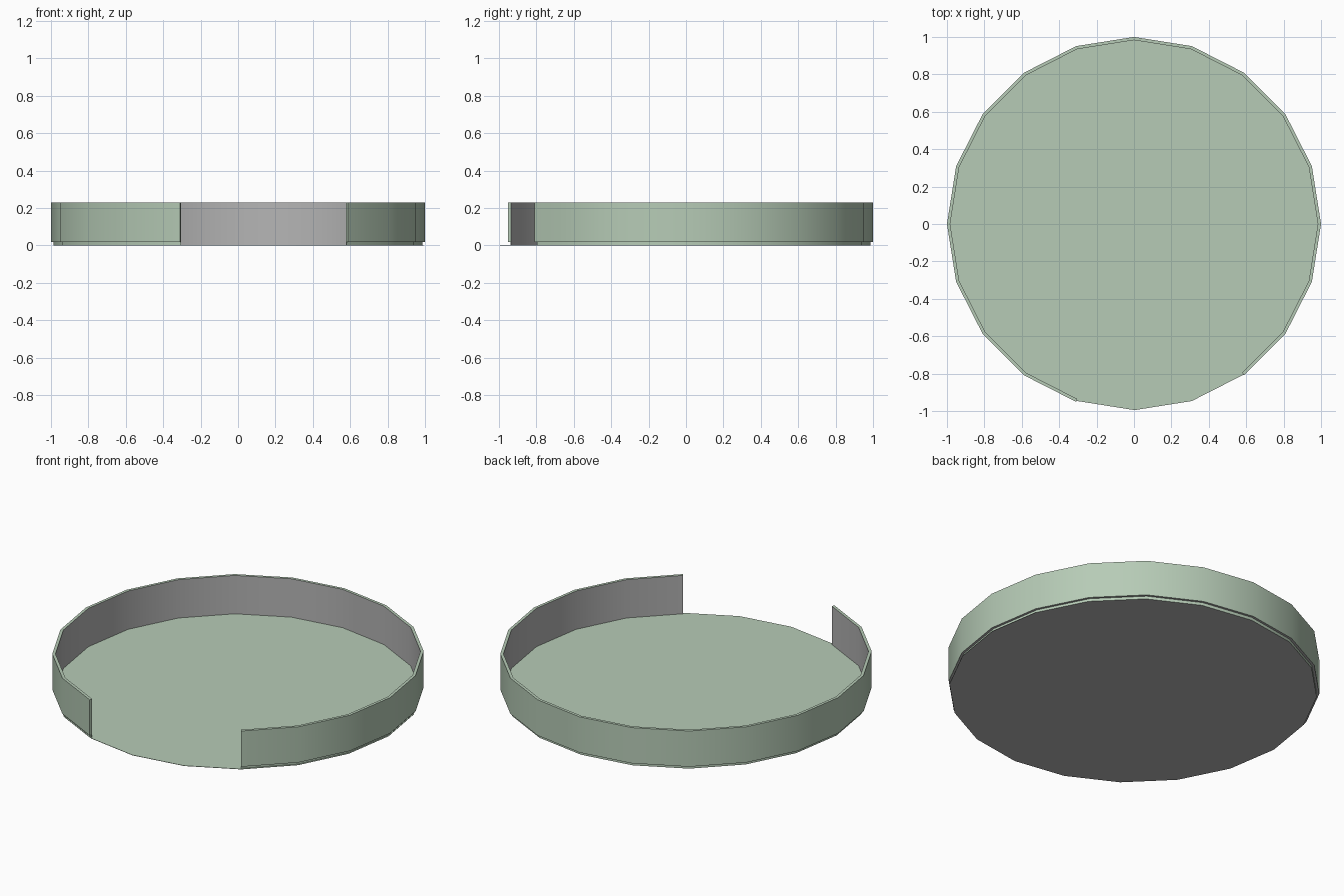
import bpy, bmesh, math

SIDES = 20
STEP = 2 * math.pi / SIDES
HEIGHT = 0.23

cube = bpy.data.objects.get("Cube")
if cube:
    bpy.data.objects.remove(cube, do_unlink=True)


def make_material(name, color):
    mat = bpy.data.materials.new(name)
    mat.use_nodes = True
    mat.diffuse_color = color
    mat.node_tree.nodes["Principled BSDF"].inputs["Base Color"].default_value = color
    return mat


green = make_material("pale_green", (0.47, 0.60, 0.47, 1))
grey = make_material("grey", (0.46, 0.46, 0.46, 1))


def make_object(name, bm):
    bmesh.ops.recalc_face_normals(bm, faces=bm.faces)
    mesh = bpy.data.meshes.new(name)
    bm.to_mesh(mesh)
    bm.free()
    mesh.materials.append(green)
    mesh.materials.append(grey)
    obj = bpy.data.objects.new(name, mesh)
    bpy.context.collection.objects.link(obj)
    return obj


# Floor: thin plate, green above and grey below
bm = bmesh.new()
bmesh.ops.create_circle(bm, cap_ends=True, segments=SIDES, radius=0.99)
top = bmesh.ops.extrude_face_region(bm, geom=bm.faces[:])["geom"]
top_verts = [v for v in top if isinstance(v, bmesh.types.BMVert)]
bmesh.ops.translate(bm, verts=top_verts, vec=(0, 0, 0.002))
bm.normal_update()
bmesh.ops.recalc_face_normals(bm, faces=bm.faces)
for face in bm.faces:
    face.material_index = 1 if face.normal.z < -0.5 else 0
floor = make_object("floor", bm)
floor.location = (0.003, -0.005, 0)

# Wall: stepped profile swept around the floor, three sides left open at the front
profile = [(0.983, 0), (0.983, HEIGHT), (1, HEIGHT), (1, 0.018), (0.986, 0.018), (0.986, 0)]
bm = bmesh.new()
rings = []
for i in range(SIDES - 2):
    angle = STEP * (i - 3)
    rings.append([bm.verts.new((r * math.cos(angle), r * math.sin(angle), z))
                  for r, z in profile])
count = len(profile)
for a, b in zip(rings, rings[1:]):
    for j in range(count):
        k = (j + 1) % count
        face = bm.faces.new((a[j], a[k], b[k], b[j]))
        face.material_index = 1 if j in (0, 3, 5) else 0
for end in (rings[0], rings[-1]):
    bm.faces.new(end)
wall = make_object("rim_wall", bm)

# Smooth curve around the wall, sharp rim edges
bpy.ops.object.select_all(action="DESELECT")
wall.select_set(True)
bpy.context.view_layer.objects.active = wall
bpy.ops.object.shade_smooth_by_angle(angle=math.radians(35))
